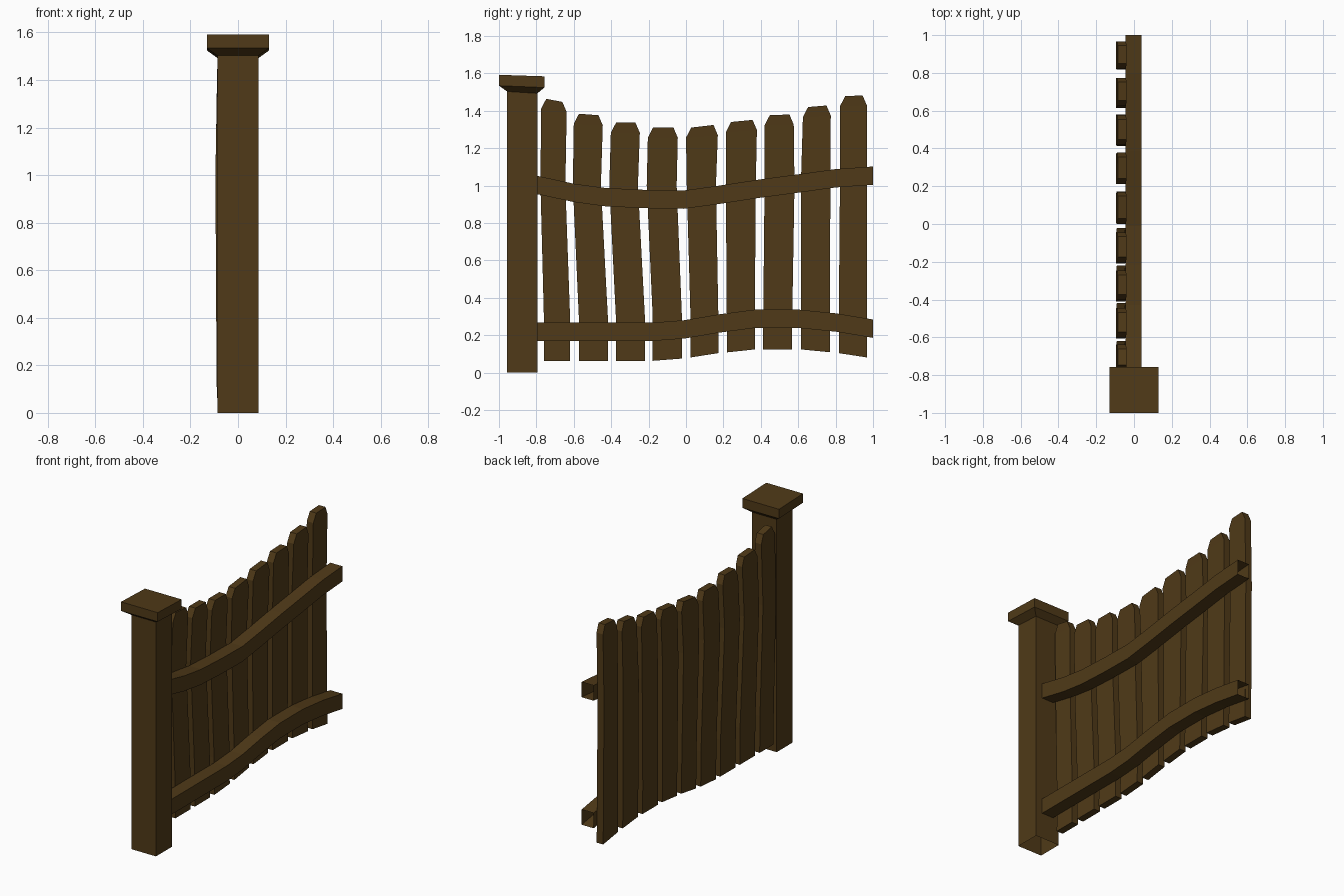
import bpy, bmesh

wood = bpy.data.materials.new("brown_wood")
wood.diffuse_color = (0.08, 0.042, 0.009, 1)


def loft(name, rings, cap_start=True, cap_end=True):
    """Join equal-sized rings of points with flat quads."""
    bm = bmesh.new()
    vs = [[bm.verts.new(p) for p in r] for r in rings]
    n = len(rings[0])
    for a, b in zip(vs, vs[1:]):
        for i in range(n):
            j = (i + 1) % n
            bm.faces.new((a[i], a[j], b[j], b[i]))
    if cap_start:
        bm.faces.new(vs[0][::-1])
    if cap_end:
        bm.faces.new(vs[-1])
    bmesh.ops.recalc_face_normals(bm, faces=bm.faces)
    me = bpy.data.meshes.new(name)
    bm.to_mesh(me)
    bm.free()
    me.materials.append(wood)
    ob = bpy.data.objects.new(name, me)
    bpy.context.collection.objects.link(ob)
    return ob


def post_ring(hx, y0, y1, z0, z1):
    return [(-hx, y0, z0), (hx, y0, z0), (hx, y1, z1), (-hx, y1, z1)]


# Gate post, open underneath
loft("post", [post_ring(0.087, -0.956, -0.795, 0, 0),
              post_ring(0.087, -0.956, -0.795, 1.505, 1.495)],
     cap_start=False)

# Slightly tilted post cap with flared underside
loft("post_cap", [post_ring(0.087, -0.956, -0.795, 1.503, 1.493),
                  post_ring(0.13, -1.0, -0.757, 1.534, 1.524),
                  post_ring(0.13, -1.0, -0.757, 1.592, 1.584)])

# Wavy rails: (y, top z), open ends
RAILS = {
    "upper_rail": [(-0.8, 1.053), (-0.6, 1.01), (-0.43, 0.987), (-0.22, 0.977),
                   (-0.01, 0.974), (0.18, 1.0), (0.39, 1.032), (0.6, 1.06),
                   (0.8, 1.088), (1.0, 1.102)],
    "lower_rail": [(-0.8, 0.268), (-0.17, 0.268), (-0.01, 0.28), (0.18, 0.312),
                   (0.37, 0.337), (0.6, 0.337), (0.8, 0.317), (1.0, 0.284)],
}
for name, path in RAILS.items():
    loft(name, [[(-0.045, y, z - 0.098), (0.04, y, z - 0.098),
                 (0.04, y, z), (-0.045, y, z)] for y, z in path],
         cap_start=False, cap_end=False)

# Pickets: bottom y-left, y-right, z-left, z-right; middle y-left, y-right;
# shoulder y-left, y-right, z-left, z-right
PICKETS = [
    (-.76, -.62, .063, .063, -.778, -.645, -.775, -.638, 1.41, 1.393),
    (-.573, -.418, .063, .063, -.605, -.455, -.60, -.445, 1.33, 1.322),
    (-.375, -.22, .063, .063, -.41, -.257, -.402, -.247, 1.282, 1.282),
    (-.178, -.022, .063, .075, -.21, -.05, -.204, -.044, 1.256, 1.256),
    (.024, .173, .081, .104, .004, .16, .0, .17, 1.256, 1.27),
    (.218, .368, .108, .124, .213, .373, .213, .379, 1.286, 1.297),
    (.413, .568, .124, .124, .42, .58, .42, .576, 1.322, 1.326),
    (.614, .769, .124, .109, .614, .772, .625, .774, 1.366, 1.374),
    (.817, .967, .104, .081, .823, .967, .823, .967, 1.424, 1.428),
]
for i, (bl, br, bzl, bzr, ml, mr, tl, tr, tzl, tzr) in enumerate(PICKETS):
    rows = [  # back x, left y, right y, left z, right z
        (-0.089, bl, br, bzl, bzr),
        (-0.091, bl, br, 0.3, 0.3),
        (-0.095, ml, mr, 1.0, 1.0),
        (-0.088, tl, tr, tzl, tzr),
        (-0.086, tl + 0.028, tr - 0.023, tzl + 0.054, tzr + 0.054),
    ]
    loft(f"picket_{i + 1}",
         [[(x, l, zl), (x + 0.046, l, zl), (x + 0.046, r, zr), (x, r, zr)]
          for x, l, r, zl, zr in rows])
